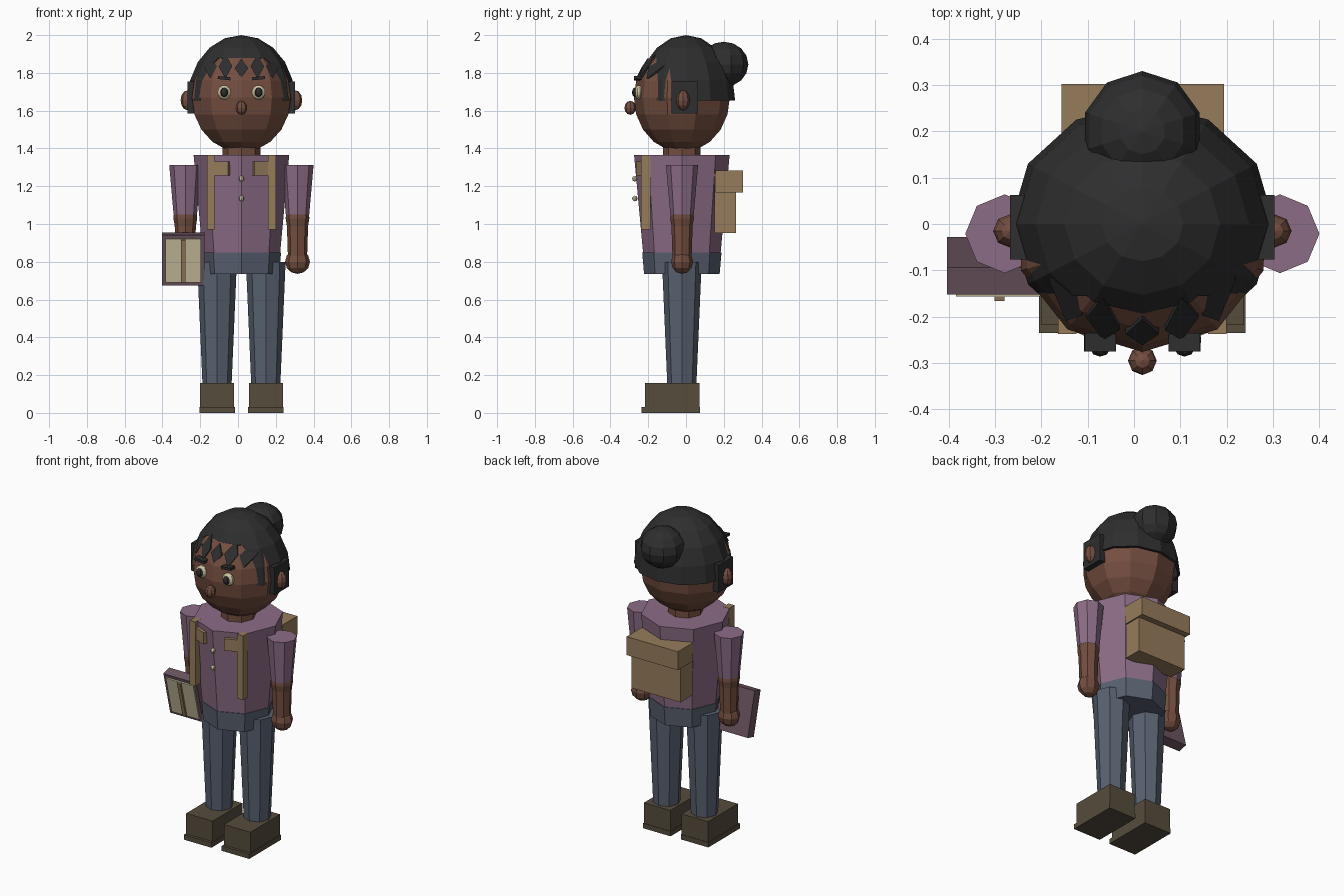
import bpy, bmesh, math
from mathutils import Matrix, Vector

if "Cube" in bpy.data.objects:
    bpy.data.objects.remove(bpy.data.objects["Cube"])

CX, CY = 0.018, -0.022   # body axis


def mat(name, r, g, b):
    m = bpy.data.materials.new(name)
    lin = [((c / 255 + 0.055) / 1.055) ** 2.4 for c in (r, g, b)]
    m.diffuse_color = (*lin, 1)
    m.use_nodes = True
    m.node_tree.nodes["Principled BSDF"].inputs["Base Color"].default_value = m.diffuse_color
    return m


SKIN = mat("brown_skin", 116, 78, 64)
HAIR = mat("black_hair", 46, 46, 46)
SHIRT = mat("mauve_shirt", 140, 108, 134)
JEANS = mat("slate_trousers", 88, 97, 112)
SHOE = mat("dark_leather", 86, 76, 60)
TAN = mat("tan_canvas", 150, 124, 92)
CREAM = mat("cream", 206, 196, 162)
COVER = mat("plum_cover", 108, 84, 96)


def finish(name, bm, material, matrix=Matrix()):
    bmesh.ops.recalc_face_normals(bm, faces=bm.faces)
    me = bpy.data.meshes.new(name)
    bm.to_mesh(me)
    bm.free()
    me.materials.append(material)
    ob = bpy.data.objects.new(name, me)
    ob.matrix_world = matrix
    bpy.context.collection.objects.link(ob)
    return ob


def box(name, x, y, z, material, rot=Matrix()):
    """Box from (min, max) ranges, optionally rotated about its centre."""
    c = Vector([(a + b) / 2 for a, b in (x, y, z)])
    bm = bmesh.new()
    bmesh.ops.create_cube(bm, size=1)
    bmesh.ops.scale(bm, vec=[b - a for a, b in (x, y, z)], verts=bm.verts)
    return finish(name, bm, material, Matrix.Translation(c) @ rot)


def ball_mesh(radii, seg, rings):
    bm = bmesh.new()
    bmesh.ops.create_uvsphere(bm, u_segments=seg, v_segments=rings, radius=1)
    bmesh.ops.scale(bm, vec=radii, verts=bm.verts)
    return bm


def ball(name, c, radii, material, seg=10, rings=8):
    return finish(name, ball_mesh(radii, seg, rings), material, Matrix.Translation(c))


def loft(name, x, y, sections, material, sides=8):
    """Stack of (z, radius) polygons joined into a closed tapered tube."""
    bm = bmesh.new()
    loops = []
    for z, r in sections:
        loops.append([bm.verts.new((x + r * math.cos(math.tau * i / sides),
                                    y + r * math.sin(math.tau * i / sides), z))
                      for i in range(sides)])
    for lo, hi in zip(loops, loops[1:]):
        for i in range(sides):
            j = (i + 1) % sides
            bm.faces.new((lo[i], lo[j], hi[j], hi[i]))
    bm.faces.new(loops[0])
    bm.faces.new(loops[-1])
    return finish(name, bm, material)


# Torso, hips and neck
loft("shirt_body", CX, CY, [(0.845, 0.205), (1.365, 0.253)], SHIRT)
loft("hips", CX, CY, [(0.735, 0.2), (0.85, 0.21)], JEANS)
loft("neck", CX, CY, [(1.34, 0.1), (1.45, 0.1)], SKIN)

# Head and nose
ball("head", (CX, CY, 1.67), (0.275, 0.254, 0.29), SKIN, 10, 10)
ball("nose", (CX, -0.295, 1.615), (0.031, 0.031, 0.037), SKIN, 8, 6)

# Hair cap: upper half of a sphere with the face opening cut away
bm = ball_mesh((0.285, 0.26, 0.345), 12, 10)
for co, no in (((0, 0, 0), (0, 0, 1)), ((0, -0.155, 0), (0, 1, 0)), ((0, 0, 0.225), (0, 0, 1))):
    bmesh.ops.bisect_plane(bm, geom=bm.verts[:] + bm.edges[:] + bm.faces[:],
                           plane_co=co, plane_no=no, dist=1e-5)
cut = []
for f in bm.faces:
    c = f.calc_center_median()
    if c.z < 0 or (c.y < -0.155 and c.z < 0.225):
        cut.append(f)
bmesh.ops.delete(bm, geom=cut, context='FACES')
cap = finish("hair_cap", bm, HAIR, Matrix.Translation((CX, 0.0, 1.655)))
sol = cap.modifiers.new("thickness", 'SOLIDIFY')
sol.thickness = 0.015
ball("hair_bun", (CX, 0.2, 1.845), (0.13, 0.13, 0.12), HAIR, 10, 8)

# Zigzag fringe of flat diamonds hugging the forehead
for i, dx in enumerate((-0.165, -0.085, 0, 0.085, 0.165)):
    half = 0.05 if i == 2 else 0.065
    z = 1.825 if i == 2 else 1.835
    bm = bmesh.new()
    rim = [(dx - 0.036, z), (dx, z - half), (dx + 0.036, z), (dx, z + half)]
    vs = []
    for px, pz in rim:
        k = 1 - (px / 0.275) ** 2 - ((pz - 1.67) / 0.29) ** 2
        vs.append(bm.verts.new((CX + px, CY - 0.252 * math.sqrt(max(k, 0.02)) - 0.005, pz)))
    f = bm.faces.new(vs)
    ext = bmesh.ops.extrude_face_region(bm, geom=[f])
    bmesh.ops.translate(bm, vec=(0, 0.03, 0),
                        verts=[v for v in ext["geom"] if isinstance(v, bmesh.types.BMVert)])
    finish(f"fringe_{i}", bm, HAIR)

for s, side in ((-1, "right"), (1, "left")):
    # Face details and ears
    ex = CX + s * 0.091
    ball(f"{side}_eye", (ex, -0.25, 1.697), (0.037, 0.022, 0.038), CREAM, 10, 8)
    ball(f"{side}_pupil", (ex, -0.27, 1.697), (0.021, 0.016, 0.025), HAIR, 8, 6)
    box(f"{side}_eyebrow", (ex - 0.034, ex + 0.034), (-0.275, -0.235), (1.764, 1.78), HAIR,
        Matrix.Rotation(s * -0.1, 4, 'Y'))
    ball(f"{side}_ear", (CX + s * 0.285, -0.015, 1.655), (0.037, 0.036, 0.053), SKIN, 8, 6)
    sx = CX + s * 0.265
    box(f"{side}_sideburn", (sx - 0.02, sx + 0.02), (-0.077, 0.063), (1.585, 1.755), HAIR)

    # Arm: sleeve, forearm, hand
    ax = CX + s * 0.297
    loft(f"{side}_sleeve", ax, -0.021, [(1.05, 0.062), (1.312, 0.085)], SHIRT)
    loft(f"{side}_forearm", ax, -0.021,
         [(0.8, 0.05), (0.99, 0.056), (1.03, 0.063), (1.08, 0.058)], SKIN)
    ball(f"{side}_hand", (ax, -0.021, 0.8), (0.066, 0.058, 0.064), SKIN, 8, 6)

    # Leg and shoe
    lx = CX + s * 0.129
    loft(f"{side}_leg", lx, CY, [(0.15, 0.077), (0.45, 0.09), (0.8, 0.105)], JEANS)
    box(f"{side}_shoe", (lx - 0.09, lx + 0.09), (-0.218, 0.072), (0.02, 0.157), SHOE)
    box(f"{side}_sole", (lx - 0.094, lx + 0.094), (-0.235, 0.075), (0, 0.03), SHOE)

    # Strap and chest pocket
    tx = CX + s * 0.162
    box(f"{side}_strap", (tx - 0.02, tx + 0.02), (-0.237, -0.187), (0.97, 1.366), TAN)
    px = CX + s * 0.1
    box(f"{side}_pocket", (px - 0.04, px + 0.04), (-0.25, -0.215), (1.257, 1.33), TAN,
        Matrix.Rotation(s * math.radians(22.5), 4, 'Z'))

# Shirt buttons
for i, z in enumerate((1.135, 1.24)):
    ball(f"button_{i}", (CX, -0.271, z), (0.014, 0.014, 0.015), CREAM, 8, 6)

# Backpack
box("backpack", (-0.148, 0.186), (0.15, 0.265), (0.953, 1.275), TAN)
box("backpack_flap", (-0.156, 0.194), (0.155, 0.302), (1.168, 1.282), TAN)

# Book tilted forward, with a cream panel and a tan band
tilt = Matrix.Translation((-0.29, -0.09, 0.815)) @ Matrix.Rotation(math.radians(14), 4, 'X')
for name, x, y, z, m in (("book", 0.113, (-0.03, 0.03), 0.137, COVER),
                         ("book_panel", 0.094, (-0.039, -0.029), 0.118, CREAM),
                         ("book_band", 0.011, (-0.05, -0.038), 0.115, TAN)):
    ob = box(name, (-x, x), y, (-z, z), m)
    ob.matrix_world = tilt @ ob.matrix_world
